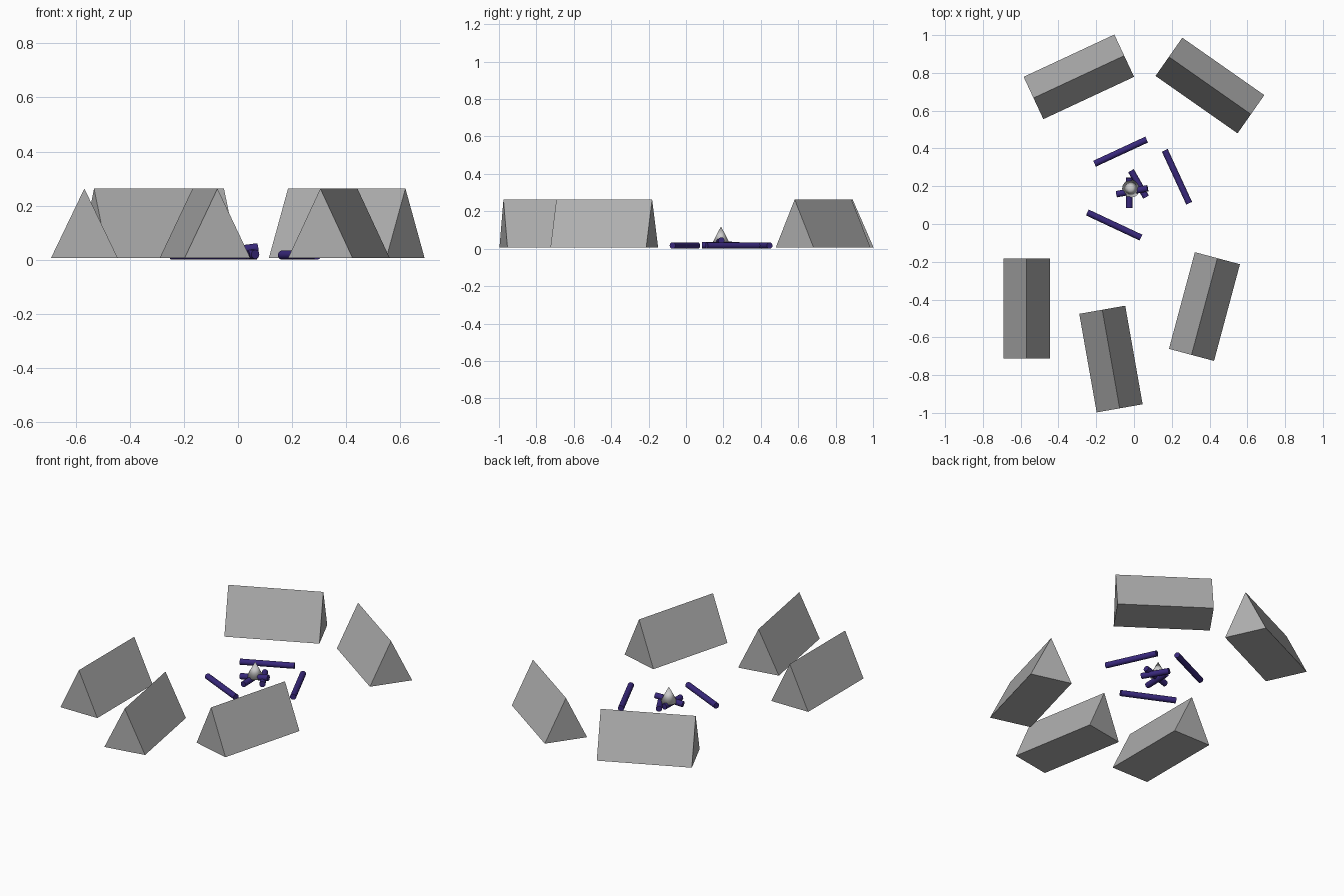
import bpy, bmesh, math
from mathutils import Vector

if "Cube" in bpy.data.objects:
    bpy.data.objects.remove(bpy.data.objects["Cube"])


def material(name, rgb):
    mat = bpy.data.materials.new(name)
    mat.diffuse_color = (*rgb, 1)
    mat.use_nodes = True
    mat.node_tree.nodes["Principled BSDF"].inputs["Base Color"].default_value = mat.diffuse_color
    return mat


navy = material("dark_wood", (0.04, 0.021, 0.2))
canvas = material("canvas_grey", (0.43, 0.43, 0.43))


def finish(name, bm, mat=None, smooth=False):
    bmesh.ops.recalc_face_normals(bm, faces=bm.faces)
    for f in bm.faces:
        f.smooth = smooth
    mesh = bpy.data.meshes.new(name)
    bm.to_mesh(mesh)
    bm.free()
    obj = bpy.data.objects.new(name, mesh)
    bpy.context.collection.objects.link(obj)
    if mat:
        mesh.materials.append(mat)
    return obj


def tent(name, x, y, angle, width=0.247, length=0.53, z0=0.006, z1=0.263):
    # closed triangular prism with its ridge along local y
    bm = bmesh.new()
    profile = [(-width / 2, z0), (width / 2, z0), (0, z1)]
    face = bm.faces.new([bm.verts.new((px, -length / 2, pz)) for px, pz in profile])
    ext = bmesh.ops.extrude_face_region(bm, geom=[face], use_keep_orig=True)
    verts = [g for g in ext["geom"] if isinstance(g, bmesh.types.BMVert)]
    bmesh.ops.translate(bm, verts=verts, vec=(0, length, 0))
    obj = finish(name, bm, canvas)
    obj.location = (x, y, 0)
    obj.rotation_euler.z = math.radians(angle)


def log(name, a, b, radius=0.017, sides=16):
    # straight round log between two points, smooth sides and sharp ends
    a, b = Vector(a), Vector(b)
    bm = bmesh.new()
    bmesh.ops.create_cone(bm, cap_ends=True, segments=sides, radius1=radius,
                          radius2=radius, depth=(b - a).length)
    for e in bm.edges:
        e.smooth = not any(len(f.verts) > 4 for f in e.link_faces)
    obj = finish(name, bm, navy, True)
    obj.location = (a + b) / 2
    obj.rotation_euler = (b - a).to_track_quat('Z', 'Y').to_euler()


# ring of tents
for i, (x, y, ang) in enumerate([(-0.568, -0.447, 0), (-0.122, -0.715, 10),
                                 (0.373, -0.437, -15), (-0.292, 0.779, -65),
                                 (0.402, 0.733, 55)]):
    tent(f"tent_{i + 1}", x, y, ang)

# seating logs on the ground
for i, (a, b) in enumerate([((-0.209, 0.319), (0.067, 0.447)),
                            ((0.163, 0.39), (0.292, 0.11)),
                            ((-0.247, 0.061), (0.037, -0.072))]):
    log(f"seat_log_{i + 1}", (*a, 0.017), (*b, 0.017))

# crossed firewood
log("firewood_1", (-0.025, 0.086, 0.018), (-0.025, 0.245, 0.022))
log("firewood_2", (0.064, 0.142, 0.02), (-0.016, 0.282, 0.02))
log("firewood_3", (-0.092, 0.158, 0.022), (0.072, 0.189, 0.044))

# flame, smooth all over
bm = bmesh.new()
bmesh.ops.create_cone(bm, cap_ends=True, segments=16, radius1=0.047, radius2=0, depth=0.09)
bmesh.ops.remove_doubles(bm, verts=bm.verts, dist=0.0001)
flame = finish("flame", bm, None, True)
flame.location = (-0.016, 0.187, 0.074)
